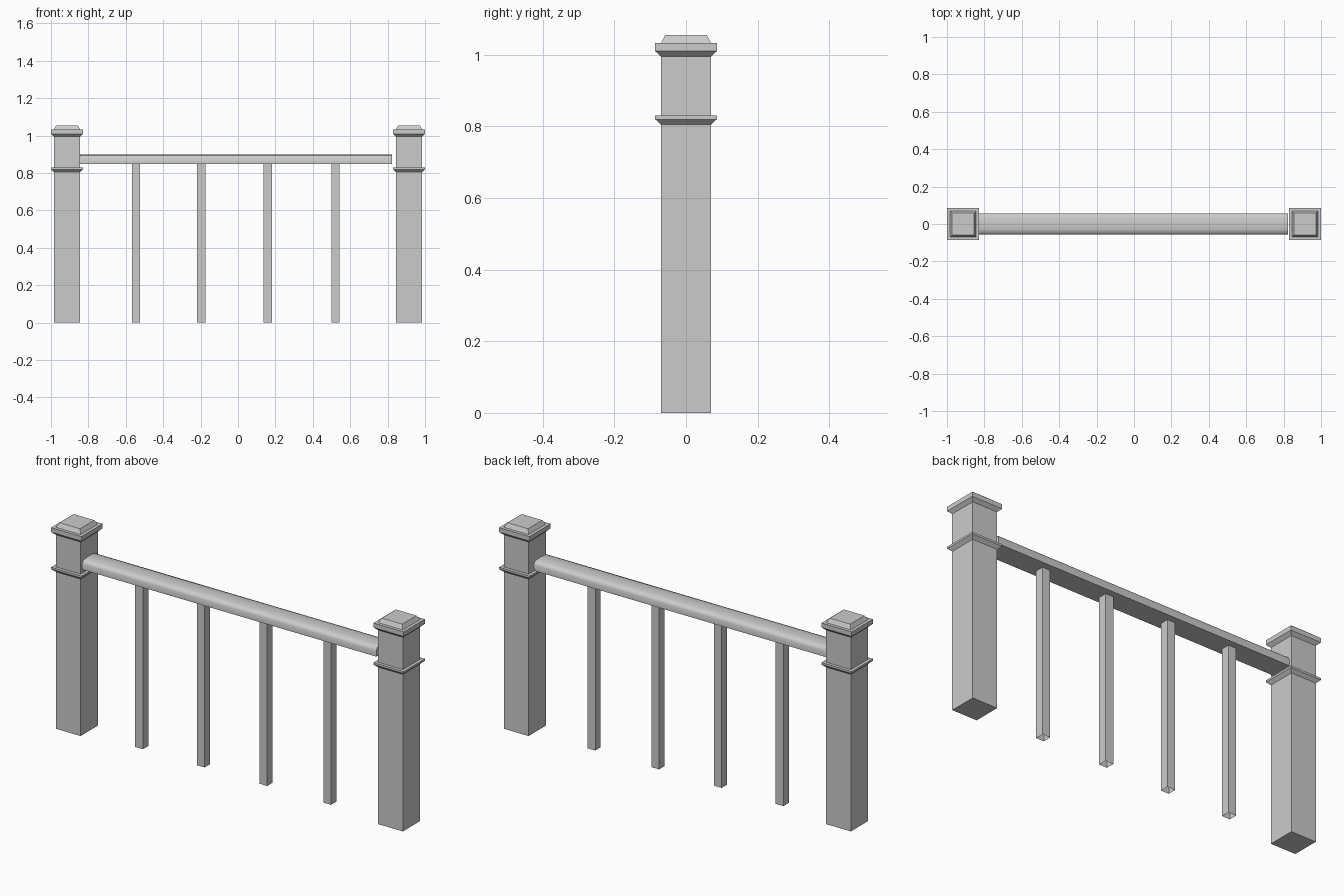
import bpy
import bmesh
import math

if "Cube" in bpy.data.objects:
    bpy.data.objects.remove(bpy.data.objects["Cube"])

grey = bpy.data.materials.new("plain grey")
grey.use_nodes = True
COLOUR = (0.6, 0.6, 0.6, 1)
grey.diffuse_color = COLOUR
grey.node_tree.nodes["Principled BSDF"].inputs["Base Color"].default_value = COLOUR


def finish(bm, name, location):
    bmesh.ops.recalc_face_normals(bm, faces=bm.faces)
    mesh = bpy.data.meshes.new(name)
    bm.to_mesh(mesh)
    bm.free()
    mesh.materials.append(grey)
    obj = bpy.data.objects.new(name, mesh)
    obj.location = location
    bpy.context.collection.objects.link(obj)
    return obj


def bridge(bm, rings, capped):
    """Skin a stack of closed rings, optionally closing both ends."""
    loops = [[bm.verts.new(p) for p in ring] for ring in rings]
    for a, b in zip(loops, loops[1:]):
        n = len(a)
        for i in range(n):
            bm.faces.new((a[i], a[(i + 1) % n], b[(i + 1) % n], b[i]))
    if capped:
        bm.faces.new(loops[0])
        bm.faces.new(loops[-1])


def square_column(name, x, profile, capped=True):
    """Square column from (half width, height) pairs."""
    bm = bmesh.new()
    corners = ((-1, -1), (1, -1), (1, 1), (-1, 1))
    bridge(bm, [[(h * cx, h * cy, z) for cx, cy in corners] for h, z in profile], capped)
    return finish(bm, name, (x, 0, 0))


# Newel posts with a collar, a flared cap and a bevelled top
SHAFT, FLARE = 0.07, 0.086
post_profile = [
    (SHAFT, 0), (SHAFT, 0.805), (FLARE, 0.82), (FLARE, 0.83), (SHAFT, 0.83),
    (SHAFT, 0.995), (FLARE, 1.01), (FLARE, 1.033), (SHAFT, 1.033), (0.058, 1.055),
]
for side, x in (("right", -0.914), ("left", 0.914)):
    square_column(side + "_post", x, post_profile)

# Balusters: open square tubes running up into the rail
for i, x in enumerate((-0.546, -0.196, 0.159, 0.521)):
    square_column(f"baluster_{i + 1}", x, [(0.022, 0), (0.022, 0.853)], capped=False)

# Handrail: flat underside, upright sides, softly crowned top
half = [(0.056, 0.848), (0.057, 0.878), (0.05, 0.891), (0.028, 0.896)]
outline = half + [(0, 0.898)] + [(-y, z) for y, z in reversed(half)]
bm = bmesh.new()
bridge(bm, [[(x, y, z) for y, z in outline] for x in (-0.845, 0.824)], True)
rail = finish(bm, "handrail", (0, 0, 0))
bpy.ops.object.select_all(action="DESELECT")
rail.select_set(True)
bpy.context.view_layer.objects.active = rail
bpy.ops.object.shade_smooth_by_angle(angle=math.radians(60))
